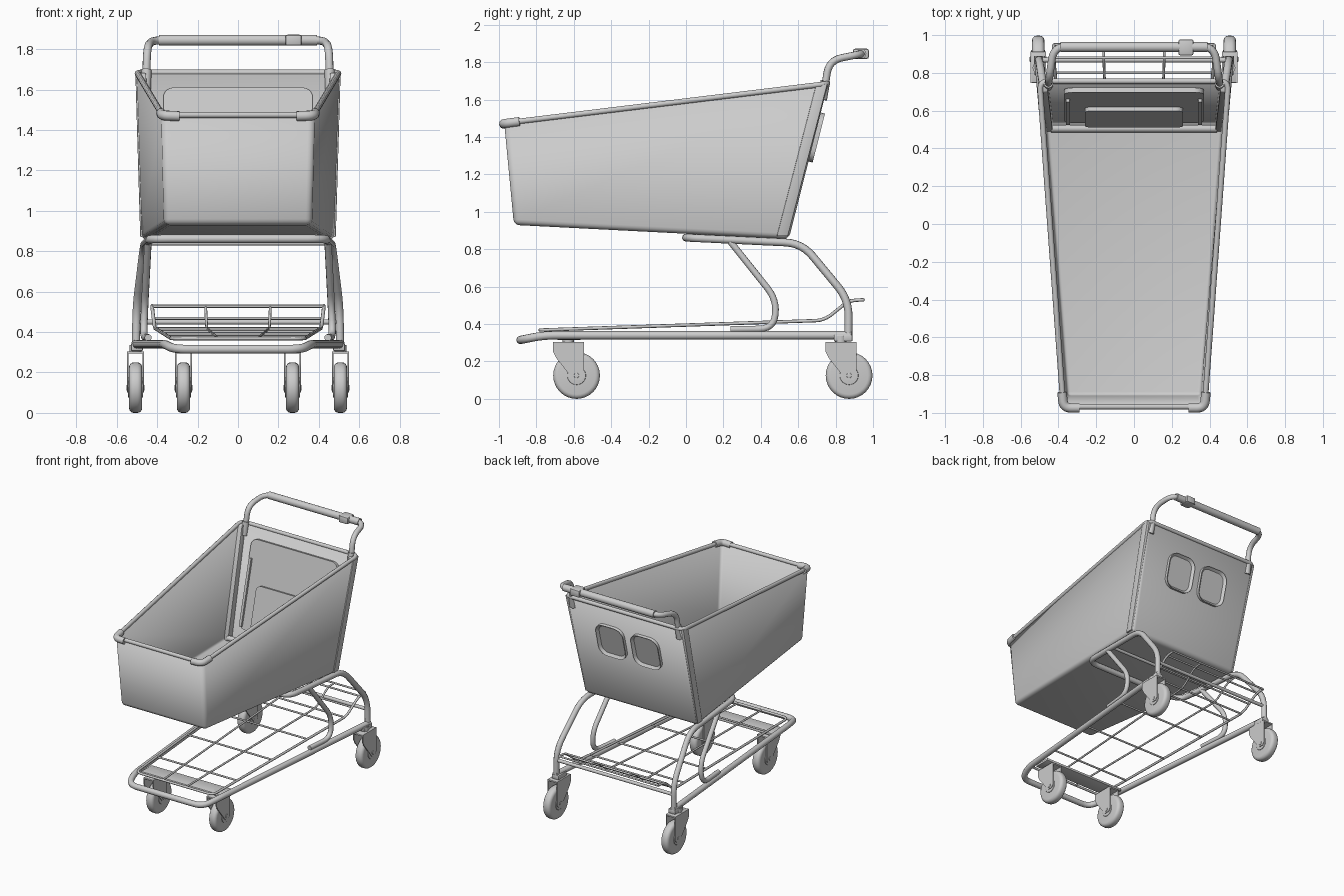
import bpy, bmesh, math
from mathutils import Vector, Matrix

if "Cube" in bpy.data.objects:
    bpy.data.objects.remove(bpy.data.objects["Cube"])


def finish(name, bm, angle=35):
    me = bpy.data.meshes.new(name)
    bmesh.ops.recalc_face_normals(bm, faces=bm.faces)
    bm.to_mesh(me)
    bm.free()
    ob = bpy.data.objects.new(name, me)
    bpy.context.collection.objects.link(ob)
    bpy.ops.object.select_all(action='DESELECT')
    ob.select_set(True)
    bpy.context.view_layer.objects.active = ob
    bpy.ops.object.shade_smooth_by_angle(angle=math.radians(angle))
    return ob


def fillet(pts, r, cyclic=False):
    pts = [Vector(p) for p in pts]
    n, out = len(pts), []
    for i, p in enumerate(pts):
        if not cyclic and i in (0, n - 1):
            out.append(p)
            continue
        a, b = pts[i - 1] - p, pts[(i + 1) % n] - p
        s = p + a.normalized() * min(r, a.length * .48)
        e = p + b.normalized() * min(r, b.length * .48)
        for k in range(7):
            t = k / 6
            out.append(s * (1 - t) ** 2 + p * 2 * t * (1 - t) + e * t * t)
    return out


def tube(name, pts, rad, r=.05, cyclic=False, res=3):
    cu = bpy.data.curves.new(name, 'CURVE')
    cu.dimensions = '3D'
    cu.bevel_depth, cu.bevel_resolution, cu.use_fill_caps = rad, res, True
    path = fillet(pts, r, cyclic)
    sp = cu.splines.new('POLY')
    sp.points.add(len(path) - 1)
    for q, p in zip(sp.points, path):
        q.co = (*p, 1)
    sp.use_cyclic_u = cyclic
    ob = bpy.data.objects.new(name, cu)
    bpy.context.collection.objects.link(ob)
    bpy.ops.object.select_all(action='DESELECT')
    ob.select_set(True)
    bpy.context.view_layer.objects.active = ob
    bpy.ops.object.convert(target='MESH')
    return ob


def mir(pts, s):
    return [(x * s, y, z) for x, y, z in pts]


def hexa(bottom, top):
    bm = bmesh.new()
    b = [bm.verts.new(p) for p in bottom]
    t = [bm.verts.new(p) for p in top]
    bm.faces.new(b)
    lid = bm.faces.new(t)
    for i in range(4):
        j = (i + 1) % 4
        bm.faces.new((b[i], b[j], t[j], t[i]))
    return bm, lid


def box(name, c, size, bevel=.006):
    bm = bmesh.new()
    bmesh.ops.create_cube(bm, size=1, matrix=Matrix.Translation(c) @ Matrix.Diagonal((*size, 1)))
    bmesh.ops.bevel(bm, geom=bm.edges[:], offset=bevel, segments=2, affect='EDGES', profile=.5)
    return finish(name, bm)


def cyl_x(name, c, rad, w, bevel, seg=32):
    bm = bmesh.new()
    bmesh.ops.create_cone(bm, cap_ends=True, segments=seg, radius1=rad, radius2=rad, depth=w,
                          matrix=Matrix.Translation(c) @ Matrix.Rotation(math.pi / 2, 4, 'Y'))
    rims = [e for e in bm.edges if abs(e.verts[0].co.x - e.verts[1].co.x) < 1e-5]
    bmesh.ops.bevel(bm, geom=rims, offset=bevel, segments=4, affect='EDGES', profile=.5)
    return finish(name, bm)


# basket tub: tapered box, open top, rounded lower and upright edges
bot = [(-.365, -.92, .93), (.365, -.92, .93), (.48, .55, .855), (-.48, .55, .855)]
top = [(-.378, -.972, 1.475), (.378, -.972, 1.475), (.505, .76, 1.685), (-.505, .76, 1.685)]
bm, lid = hexa(bot, top)
bm.faces.remove(lid)
edges = [e for e in bm.edges if len(e.link_faces) == 2]
bmesh.ops.bevel(bm, geom=edges, offset=.03, segments=4, affect='EDGES', profile=.5)
basket = finish('basket', bm, 40)
mod = basket.modifiers.new('wall', 'SOLIDIFY')
mod.thickness, mod.offset = .014, -1

# rim around the open top, with front corner bumpers
tube('basket_rim', [(x * .99, y * .995, z) for x, y, z in top], .015, .05, True)
for s in (-1, 1):
    tube('corner_bumper', mir([(.381, -.89, 1.483), (.373, -.974, 1.472), (.29, -.974, 1.469)], s), .025, .05)
    # slanted posts at the back corners
    b = mir([(.43, .49, .87), (.484, .485, .87), (.484, .545, .87), (.43, .545, .87)], s)
    t = mir([(.455, .70, 1.68), (.508, .695, 1.68), (.508, .757, 1.685), (.455, .757, 1.685)], s)
    bm, _ = hexa(b, t)
    bmesh.ops.bevel(bm, geom=bm.edges[:], offset=.006, segments=2, affect='EDGES', profile=.5)
    finish('back_post', bm)
tube('floor_back_edge', [(-.44, .505, .888), (.44, .505, .888)], .02)

# plates lying parallel to the leaning back wall
LEAN = math.atan2(.21, .83)


def back_plate(name, x, z, w, h, off, depth, corner=.05, inset=0):
    bm = bmesh.new()
    bmesh.ops.create_cube(bm, size=1, matrix=Matrix.Diagonal((w, depth, h, 1)))
    ed = [e for e in bm.edges if abs(e.verts[0].co.y - e.verts[1].co.y) > depth * .5]
    bmesh.ops.bevel(bm, geom=ed, offset=corner, segments=5, affect='EDGES', profile=.5)
    if inset:
        bm.normal_update()
        f = max(bm.faces, key=lambda q: q.calc_center_median().y + q.normal.y)
        bmesh.ops.inset_region(bm, faces=[f], thickness=inset)
        bmesh.ops.translate(bm, verts=f.verts[:], vec=(0, -depth * .6, 0))
    y = .55 + (z - .855) * .21 / .83
    c = Vector((x, y, z)) + Vector((0, math.cos(LEAN), -math.sin(LEAN))) * off
    bm.transform(Matrix.Translation(c) @ Matrix.Rotation(-LEAN, 4, 'X'))
    return finish(name, bm)


back_plate('seat_flap', 0, 1.28, .74, .66, -.03, .025)
back_plate('seat_base', 0, 1.12, .52, .36, -.052, .025, .04)
for s in (-1, 1):
    back_plate('seat_arm', s * .35, 1.22, .02, .5, -.05, .02, .005)
    back_plate('leg_opening', s * .15, 1.4, .235, .27, .008, .03, .07, .018)

# handle with grip, sleeves and coin box
half = [(.455, .735, 1.62), (.45, .765, 1.81), (.425, .94, 1.845)]
tube('handle_frame', mir(half, -1) + half[::-1], .02, .07)
tube('handle_grip', [(-.39, .937, 1.845), (.39, .937, 1.845)], .027, res=5)
box('coin_box', (.275, .935, 1.845), (.08, .085, .054), .01)
for s in (-1, 1):
    tube('handle_sleeve', mir([(.457, .728, 1.6), (.453, .745, 1.70)], s), .026)

# upper support: one bent tube under the basket running down to the rear wheels
half = [(.505, .868, .33), (.502, .87, .53), (.465, .62, .832), (.435, 0, .862)]
tube('support_frame', half + mir(half, -1)[::-1], .021, .09)
for s in (-1, 1):
    tube('support_strut', mir([(.445, .23, .85), (.462, .485, .53), (.468, .47, .375), (.445, .24, .372)], s),
         .018, .08)
tube('rear_crossbar', [(-.49, .868, .45), (.49, .868, .45)], .013)
tube('basket_crossbar', [(-.44, .3, .84), (.44, .3, .84)], .012)

# base frame: narrow U with a dipped front
half = [(.507, .885, .34), (.362, -.76, .34), (.315, -.885, .315)]
tube('base_frame', half + mir(half, -1)[::-1], .022, .07, res=4)
box('front_axle_plate', (0, -.625, .325), (.70, .13, .02))

# wire rack over the base with a raised back edge


def rack_side(xf, xr):
    return [(xf, -.78, .368), (xr * .97, .74, .42), (xr, .87, .525), (xr, .95, .53)]


for s in (-1, 1):
    tube('rack_wire_inner', mir(rack_side(.10, .16), s), .007, .05, res=2)
half = rack_side(.33, .425)
tube('rack_outline', half[::-1] + mir(half, -1), .009, .05, res=2)
for y, z, x in ((-.5, .376, .345), (-.1, .39, .37), (.3, .403, .39), (.6, .415, .405),
                (.72, .419, .41), (.80, .468, .42), (.88, .527, .425), (.95, .53, .425)):
    tube('rack_cross_wire', [(-x, y, z), (x, y, z)], .007, res=2)

# casters
PLATE = [(-.125, .305), (.04, .305), (.04, .12), (.025, .10), (-.015, .10), (-.11, .22), (-.125, .25)]


def caster(label, x, y):
    cyl_x(label + '_wheel', (x, y, .125), .125, .065, .024)
    cyl_x(label + '_hub', (x, y, .125), .05, .074, .004, 24)
    cyl_x(label + '_axle', (x, y, .125), .014, .09, .002, 16)
    for s in (-1, 1):
        bm = bmesh.new()
        f = bm.faces.new([bm.verts.new((x + s * .034, y + a, z)) for a, z in PLATE])
        ext = bmesh.ops.extrude_face_region(bm, geom=[f])
        vs = [v for v in ext['geom'] if isinstance(v, bmesh.types.BMVert)]
        bmesh.ops.translate(bm, verts=vs, vec=(s * .008, 0, 0))
        finish(label + '_fork', bm)
    box(label + '_fork_top', (x, y - .0425, .299), (.084, .165, .012), .003)
    tube(label + '_pivot', [(x, y - .045, .30), (x, y - .045, .335)], .03, res=4)


for s in (-1, 1):
    caster('front', s * .27, -.585)
    caster('rear', s * .507, .872)
    box('rear_mount', (s * .5, .84, .325), (.06, .1, .035))
